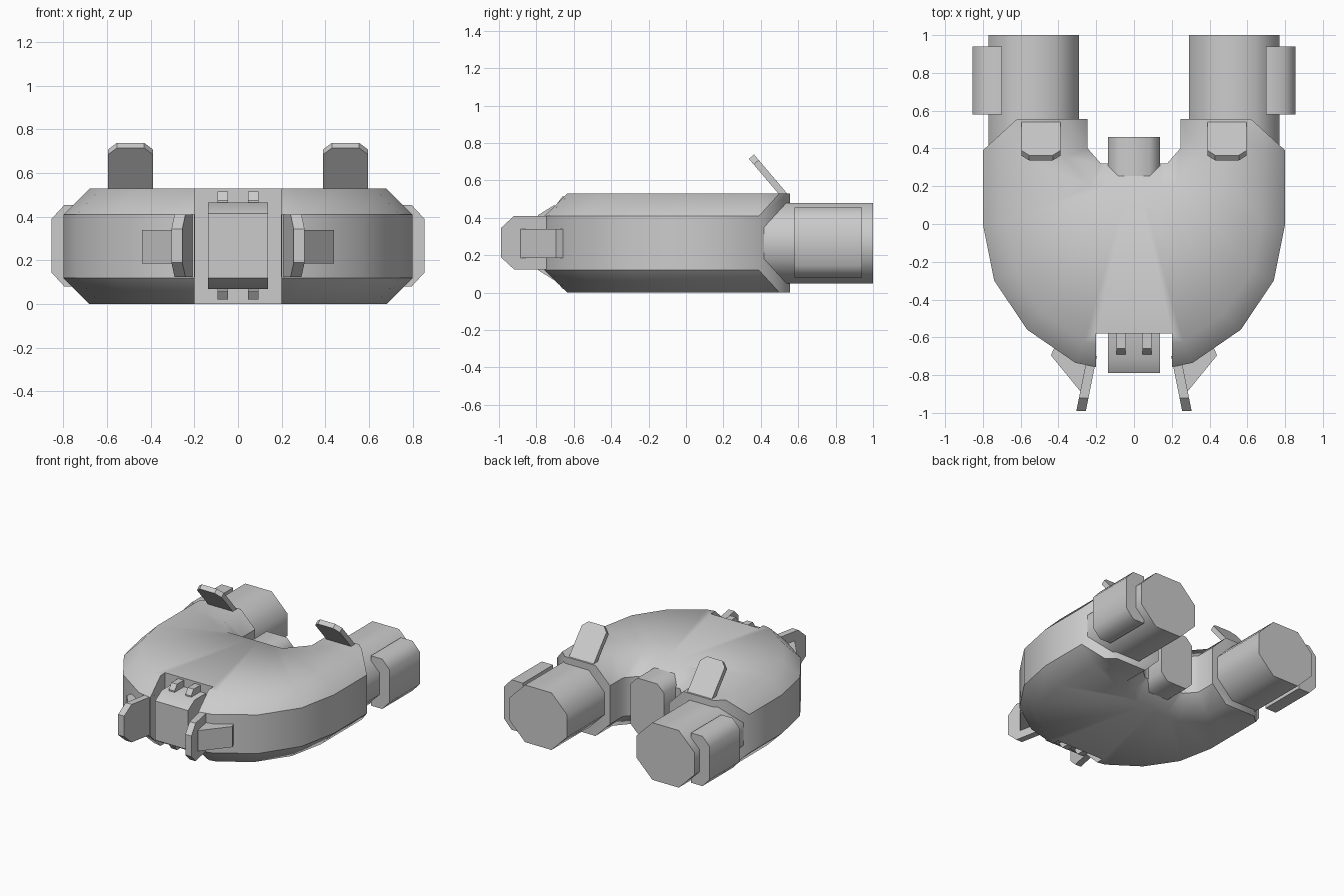
import bpy, bmesh
from mathutils import Vector

if "Cube" in bpy.data.objects:
    bpy.data.objects.remove(bpy.data.objects["Cube"])


def finish(name, bm, angle=0.87, mirror=False):
    bmesh.ops.recalc_face_normals(bm, faces=bm.faces)
    me = bpy.data.meshes.new(name)
    bm.to_mesh(me)
    bm.free()
    ob = bpy.data.objects.new(name, me)
    bpy.context.collection.objects.link(ob)
    bpy.ops.object.select_all(action='DESELECT')
    ob.select_set(True)
    bpy.context.view_layer.objects.active = ob
    bpy.ops.object.shade_smooth_by_angle(angle=angle)
    if mirror:
        ob.modifiers.new("Mirror", 'MIRROR').use_mirror_merge = False
    return ob


def prism(name, pts, axis, lo, hi, angle=0.87, mirror=False, shear=None):
    """Extrude a 2D profile along one axis, keeping the other two in xyz order."""
    bm = bmesh.new()
    rings = []
    for d in (lo, hi):
        ring = []
        for p in pts:
            co = list(p)
            co.insert(axis, d)
            if shear:
                co[0] += shear(co[1])
            ring.append(bm.verts.new(co))
        rings.append(ring)
    n = len(pts)
    for i in range(n):
        j = (i + 1) % n
        bm.faces.new((rings[0][i], rings[0][j], rings[1][j], rings[1][i]))
    bm.faces.new(rings[0])
    bm.faces.new(rings[1][::-1])
    return finish(name, bm, angle, mirror)


def octagon(x0, x1, y0, y1, c):
    return [(x0 + c, y0), (x1 - c, y0), (x1, y0 + c), (x1, y1 - c),
            (x1 - c, y1), (x0 + c, y1), (x0, y1 - c), (x0, y0 + c)]


def inset(path, d):
    """Offset an open 2D path to its right-hand side."""
    out = []
    for i, p in enumerate(path):
        a = (p - path[max(i - 1, 0)]).normalized()
        b = (path[min(i + 1, len(path) - 1)] - p).normalized()
        na, nb = Vector((a.y, -a.x)), Vector((b.y, -b.x))
        m = (na + nb).normalized()
        out.append(p + m * d / max(m.dot(nb if nb.length else na), 0.5))
    return out


# Horseshoe body: chamfered section lofted between outer and inner outlines
outer = [(.80, .555), (.80, .39), (.80, 0), (.74, -.30), (.565, -.56), (.31, -.735), (.2, -.757)]
inner = [(.245, .555), (.245, .40), (.175, .32), (.14, .32), (.10, .32), (.06, .32), (.03, .32)]


def full(path):
    return [Vector(p) for p in path] + [Vector((-x, y)) for x, y in reversed(path)]


O, I = full(outer), full(inner)
Oi, Ii = inset(O, .12), inset(I, -.12)
bm = bmesh.new()
prev = None
for o, oi, i, ii in zip(O, Oi, I, Ii):
    sec = [(o, .12), (o, .41), (oi, .53), (ii, .53), (i, .41), (i, .12), (ii, 0), (oi, 0)]
    ring = [bm.verts.new((p.x, p.y, z)) for p, z in sec]
    if prev:
        for k in range(8):
            bm.faces.new((prev[k], prev[k - 1], ring[k - 1], ring[k]))
    else:
        bm.faces.new(ring)
    prev = ring
bm.faces.new(prev[::-1])
# Slanted trim of the outer arm ends
for s in (1, -1):
    cut = bmesh.ops.bisect_plane(bm, geom=bm.verts[:] + bm.edges[:] + bm.faces[:],
                                 plane_co=(s * .80, .39, 0), plane_no=(s * .165, .18, 0),
                                 clear_outer=True)
    bmesh.ops.holes_fill(bm, edges=[e for e in bm.edges if e.is_boundary], sides=0)
bmesh.ops.remove_doubles(bm, verts=bm.verts, dist=1e-4)
body = finish("body", bm)

# Front slot
cutter = prism("slot_cutter", [(-.2, -1.2), (.2, -1.2), (.2, -.58), (-.2, -.58)], 2, -.2, .8)
cutter.hide_render = True
bo = body.modifiers.new("Slot", 'BOOLEAN')
bo.operation, bo.solver, bo.object = 'DIFFERENCE', 'EXACT', cutter
bpy.ops.object.select_all(action='DESELECT')
body.select_set(True)
bpy.context.view_layer.objects.active = body
bpy.ops.object.modifier_apply(modifier="Slot")
bpy.data.objects.remove(cutter)
bpy.ops.object.shade_smooth_by_angle(angle=0.87)
for e in body.data.edges:  # crisp lines along the side wall
    zs = [body.data.vertices[v].co.z for v in e.vertices]
    if any(all(abs(z - h) < .002 for z in zs) for h in (.12, .41)):
        e.use_edge_sharp = True

# Rear tubes and their side pods
prism("rear_tube", octagon(.29, .77, .05, .48, .13), 1, .30, 1.0, mirror=True)
prism("side_pod", [(.70, .08), (.795, .08), (.855, .145), (.855, .39), (.795, .455), (.70, .455)],
      1, .58, .94, mirror=True)

# Centre blocks, rear and front
prism("rear_block", octagon(-.138, .138, .06, .475, .055), 1, .10, .46)
prism("front_block", [(-.5, .07), (-.71, .07), (-.79, .12), (-.79, .415), (-.71, .465), (-.5, .465)],
      0, -.137, .137)
prism("front_fin", [(-.55, .02), (-.66, .02), (-.69, .06), (-.69, .475), (-.66, .515), (-.55, .515)],
      0, .045, .093, angle=.5, mirror=True)

# Front prongs with wedge braces
prism("front_prong", [(-.70, .125), (-.92, .125), (-.99, .19), (-.99, .345), (-.92, .41), (-.70, .41)],
      0, -.025, .025, angle=.5, mirror=True, shear=lambda y: .232 - (y + .75) * .2)
prism("prong_brace", [(.25, -.65), (.25, -.86), (.285, -.885), (.44, -.695), (.41, -.63)],
      2, .185, .34, angle=.5, mirror=True)

# Raised flaps: slanted plate with clipped tip corners
bm = bmesh.new()
root, tip = Vector((0, .53, .515)), Vector((0, .35, .727))
n = Vector((0, .762, .647)) * .018
rings = []
for s in (1, -1):
    rings.append([bm.verts.new(root.lerp(tip, t) + n * s + Vector((x, 0, 0)))
                  for x, t in ((.39, 0), (.595, 0), (.595, .86), (.555, 1), (.43, 1), (.39, .86))])
for k in range(6):
    bm.faces.new((rings[0][k - 1], rings[0][k], rings[1][k], rings[1][k - 1]))
bm.faces.new(rings[0])
bm.faces.new(rings[1][::-1])
finish("top_flap", bm, .5, True)
